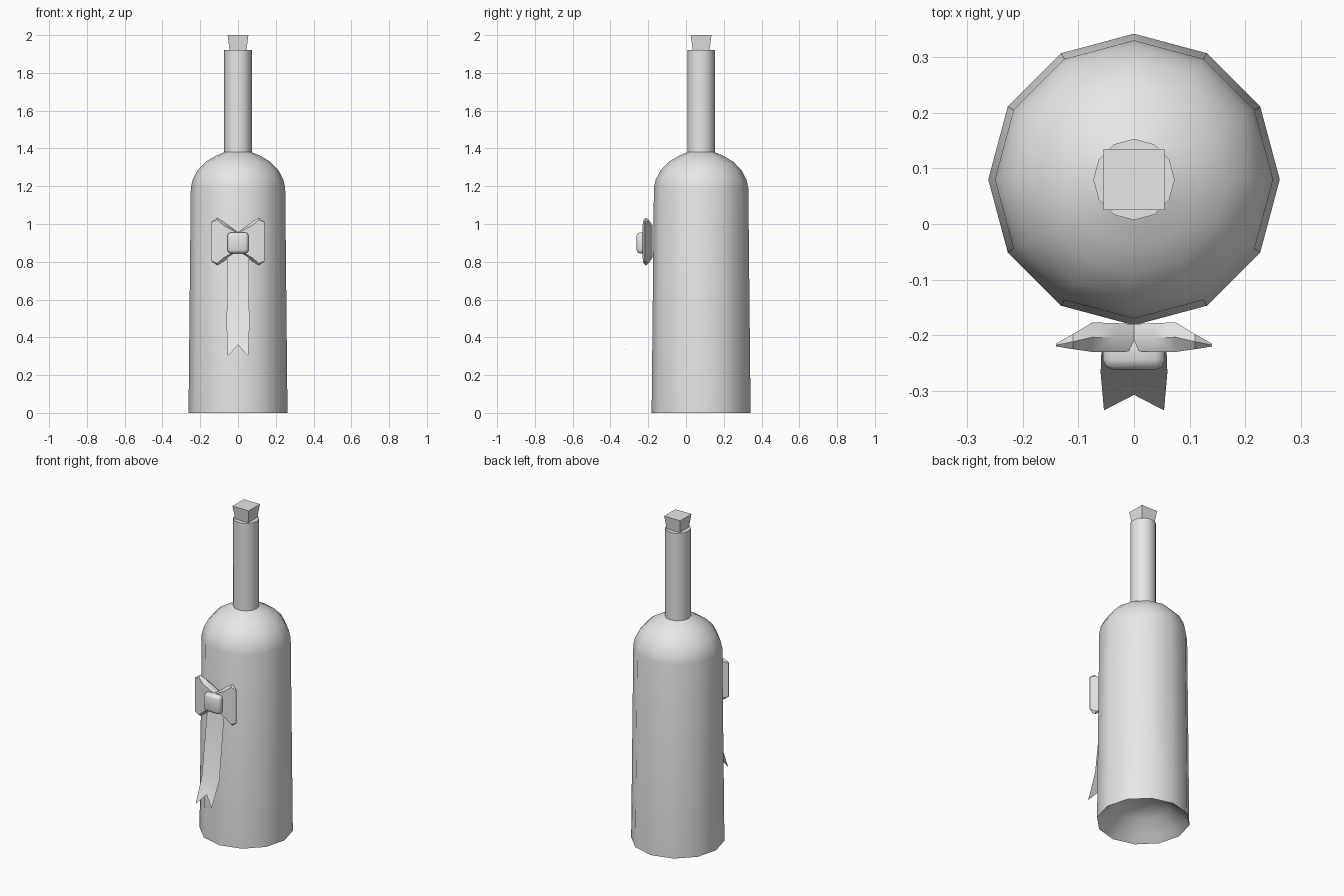
import bpy, bmesh, math
from mathutils import Vector

cube = bpy.data.objects.get("Cube")
if cube:
    bpy.data.objects.remove(cube, do_unlink=True)

grey = bpy.data.materials.new("plain grey")
grey.use_nodes = True
COLOUR = (0.8, 0.8, 0.8, 1)
grey.diffuse_color = COLOUR
grey.node_tree.nodes["Principled BSDF"].inputs["Base Color"].default_value = COLOUR


def finish(bm, name, smooth_angle=None, fix_normals=True):
    """Turn a bmesh into a named, coloured object."""
    if fix_normals:
        bmesh.ops.recalc_face_normals(bm, faces=bm.faces)
    mesh = bpy.data.meshes.new(name)
    bm.to_mesh(mesh)
    bm.free()
    mesh.materials.append(grey)
    obj = bpy.data.objects.new(name, mesh)
    bpy.context.collection.objects.link(obj)
    if smooth_angle:
        bpy.ops.object.select_all(action='DESELECT')
        obj.select_set(True)
        bpy.context.view_layer.objects.active = obj
        bpy.ops.object.shade_smooth_by_angle(angle=math.radians(smooth_angle))
    return obj


def loft(bm, rings):
    """Skin a list of equally sized point rings and cap both ends."""
    loops = [[bm.verts.new(p) for p in ring] for ring in rings]
    for a, b in zip(loops, loops[1:]):
        for i in range(len(a)):
            j = (i + 1) % len(a)
            bm.faces.new((a[i], a[j], b[j], b[i]))
    bm.faces.new(loops[0][::-1])
    bm.faces.new(loops[-1])


def circle(radius, z, sides=12, turn=0.0):
    steps = [turn + math.tau * i / sides for i in range(sides)]
    return [(radius * math.cos(a), AXIS_Y + radius * math.sin(a), z) for a in steps]


AXIS_Y = 0.08

# Bottle: hollow punt, body, domed shoulder and neck
profile = [(0.06, 0.13), (0.15, 0.10), (0.225, 0.03), (0.262, 0.0),
           (0.25, 1.19), (0.24, 1.235), (0.214, 1.285), (0.17, 1.33),
           (0.12, 1.36), (0.073, 1.38), (0.073, 1.92)]
bm = bmesh.new()
loft(bm, [circle(r, z) for r, z in profile])
finish(bm, "bottle", 50)

# Cork: four-sided and wider at the top
bm = bmesh.new()
loft(bm, [circle(r * math.sqrt(2), z, 4, math.pi / 4)
          for r, z in ((0.042, 1.9), (0.055, 2.0))])
finish(bm, "cork")

# Bow: one pinched, bevelled loop on each side
# Stations: x, back y, front y, half height, bevel
stations = [(0.0, -0.18, -0.228, 0.05, 0.006),
            (0.035, -0.178, -0.23, 0.075, 0.012),
            (0.075, -0.177, -0.23, 0.105, 0.02),
            (0.11, -0.198, -0.225, 0.127, 0.012),
            (0.14, -0.215, -0.22, 0.105, 0.002)]
for side, label in ((1, "left"), (-1, "right")):
    rings = []
    for x, back, front, half, bevel in stations:
        mid = (back + front) / 2
        outline = [(back, half - bevel), (mid, half), (front, half - bevel)]
        outline += [(y, -z) for y, z in reversed(outline)]
        rings.append([(side * x, y, 0.907 + z) for y, z in outline])
    bm = bmesh.new()
    loft(bm, rings)
    finish(bm, label + "_bow_loop", 40)

# Knot: bevelled block
bm = bmesh.new()
bmesh.ops.create_cube(bm, size=1)
bmesh.ops.scale(bm, vec=(0.112, 0.07, 0.112), verts=bm.verts)
bmesh.ops.translate(bm, vec=Vector((0, -0.227, 0.9)), verts=bm.verts)
bmesh.ops.bevel(bm, geom=bm.edges[:], offset=0.018, segments=2,
                profile=0.5, affect='EDGES')
finish(bm, "bow_knot", 50)

# Ribbon tail: thin bent strip with a notched end
bm = bmesh.new()
rows = []
for half, y, z, mid_y, mid_z in ((0.058, -0.212, 0.87, -0.212, 0.87),
                                 (0.06, -0.267, 0.445, -0.267, 0.445),
                                 (0.054, -0.335, 0.3, -0.307, 0.36)):
    rows.append([bm.verts.new(p) for p in
                 ((-half, y, z), (0, mid_y, mid_z), (half, y, z))])
for upper, lower in zip(rows, rows[1:]):
    for i in range(2):
        bm.faces.new((upper[i], lower[i], lower[i + 1], upper[i + 1]))
finish(bm, "ribbon_tail", 40, fix_normals=False)
